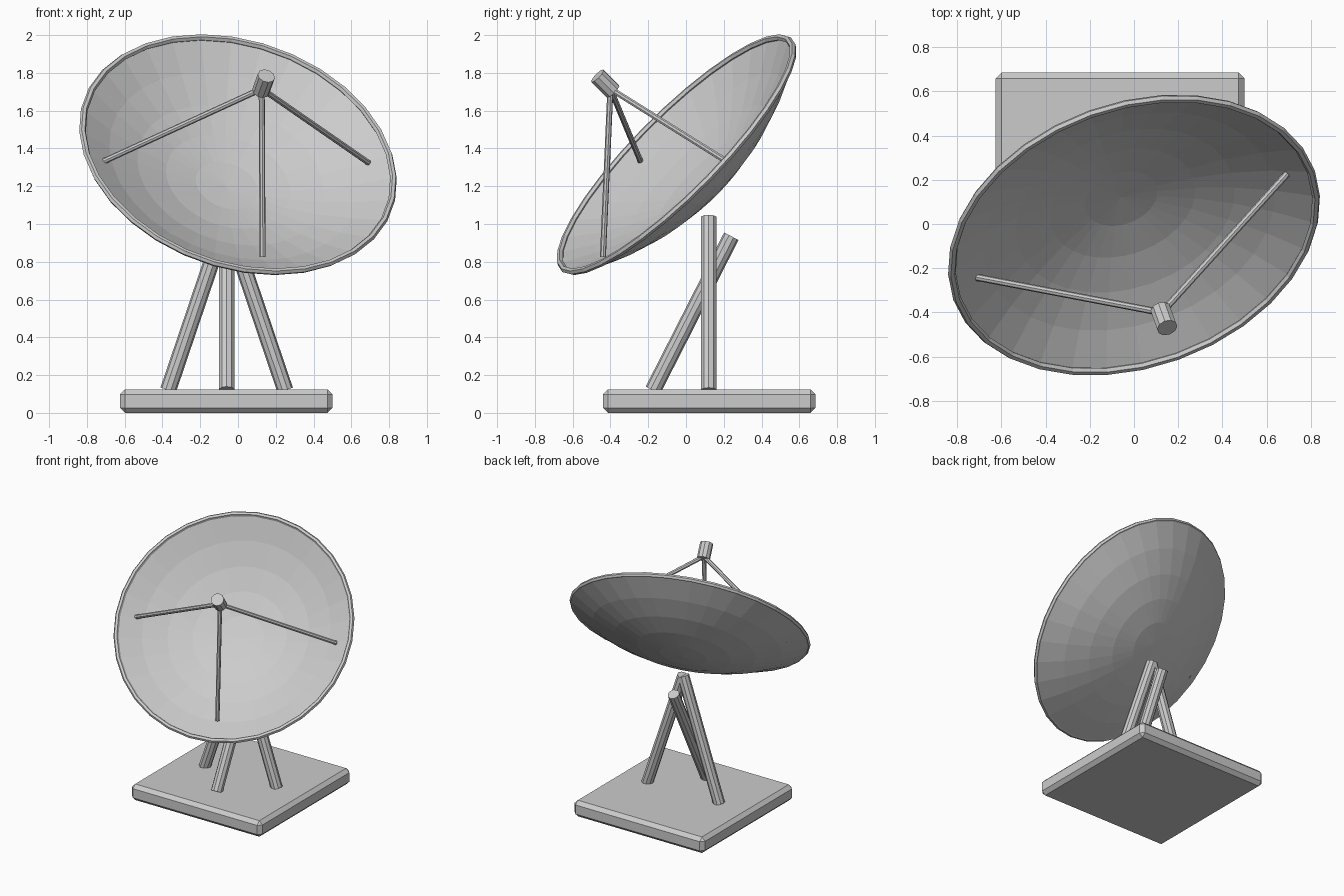
import bpy, bmesh, math
from mathutils import Vector, Matrix

if "Cube" in bpy.data.objects:
    bpy.data.objects.remove(bpy.data.objects["Cube"])

CENTRE = Vector((0, -0.05, 1.367))            # middle of the dish rim
AXIS = Vector((0.246, -0.687, 0.684)).normalized()
TILT = Matrix.Translation(CENTRE) @ AXIS.to_track_quat('Z', 'Y').to_matrix().to_4x4()
SEGS = 32


def make_object(name, bm):
    bmesh.ops.recalc_face_normals(bm, faces=bm.faces)
    mesh = bpy.data.meshes.new(name)
    bm.to_mesh(mesh)
    bm.free()
    ob = bpy.data.objects.new(name, mesh)
    bpy.context.collection.objects.link(ob)
    return ob


def rod(name, a, b, radius, sides):
    """Flat-sided cylinder running from a to b."""
    a, b = Vector(a), Vector(b)
    bm = bmesh.new()
    bmesh.ops.create_cone(bm, cap_ends=True, segments=sides, radius1=radius,
                          radius2=radius, depth=(b - a).length)
    rot = (b - a).to_track_quat('Z', 'Y').to_matrix().to_4x4()
    bm.transform(Matrix.Translation((a + b) / 2) @ rot)
    return make_object(name, bm)


def lathe(name, profile, closed=False):
    """Spin an (r, z) profile about the dish axis."""
    bm = bmesh.new()
    verts = [bm.verts.new((r, 0, z)) for r, z in profile]
    pairs = list(zip(verts, verts[1:]))
    if closed:
        pairs.append((verts[-1], verts[0]))
    edges = [bm.edges.new(p) for p in pairs]
    bmesh.ops.spin(bm, geom=verts + edges, cent=(0, 0, 0), axis=(0, 0, 1),
                   angle=math.tau, steps=SEGS, use_duplicate=False)
    bmesh.ops.remove_doubles(bm, verts=bm.verts, dist=1e-4)
    bm.transform(TILT)
    return make_object(name, bm)


# Base slab with chamfered edges
bm = bmesh.new()
bmesh.ops.create_cube(bm, size=1)
bm.transform(Matrix.Translation((-0.0625, 0.1225, 0.0625))
             @ Matrix.Diagonal((1.125, 1.125, 0.125, 1)))
bmesh.ops.bevel(bm, geom=bm.edges[:], offset=0.027, segments=1, affect='EDGES')
make_object("base_slab", bm)

# Tripod legs
rod("left_leg", (-0.37, 0.12, 0.12), (-0.06, 0.12, 1.035), 0.043, 10)
rod("right_leg", (0.25, 0.12, 0.12), (-0.06, 0.12, 1.035), 0.043, 10)
rod("front_leg", (-0.06, -0.175, 0.12), (-0.06, 0.24, 0.935), 0.043, 10)

# Dish: thin parabolic bowl
R, DEPTH, THICK = 0.85, 0.25, 0.015
radii = [R * i / 5 for i in range(6)]
inner = [(r, -DEPTH * (1 - (r / R) ** 2)) for r in radii]
outer = [(r, z - THICK) for r, z in reversed(inner)]
lathe("dish_bowl", inner + outer)

# Rolled rim
lathe("dish_rim", [(R + 0.018 * math.cos(math.tau * i / 6),
                    0.018 * math.sin(math.tau * i / 6)) for i in range(6)], closed=True)

# Feed horn and its three struts
rod("feed_horn", CENTRE + AXIS * 0.49, CENTRE + AXIS * 0.61, 0.047, 10)
for name, end in (("left", (-0.715, -0.24, 1.33)), ("lower", (0.13, -0.44, 0.825)),
                  ("right", (0.69, 0.225, 1.325))):
    rod(name + "_strut", CENTRE + AXIS * 0.51, end, 0.016, 8)
